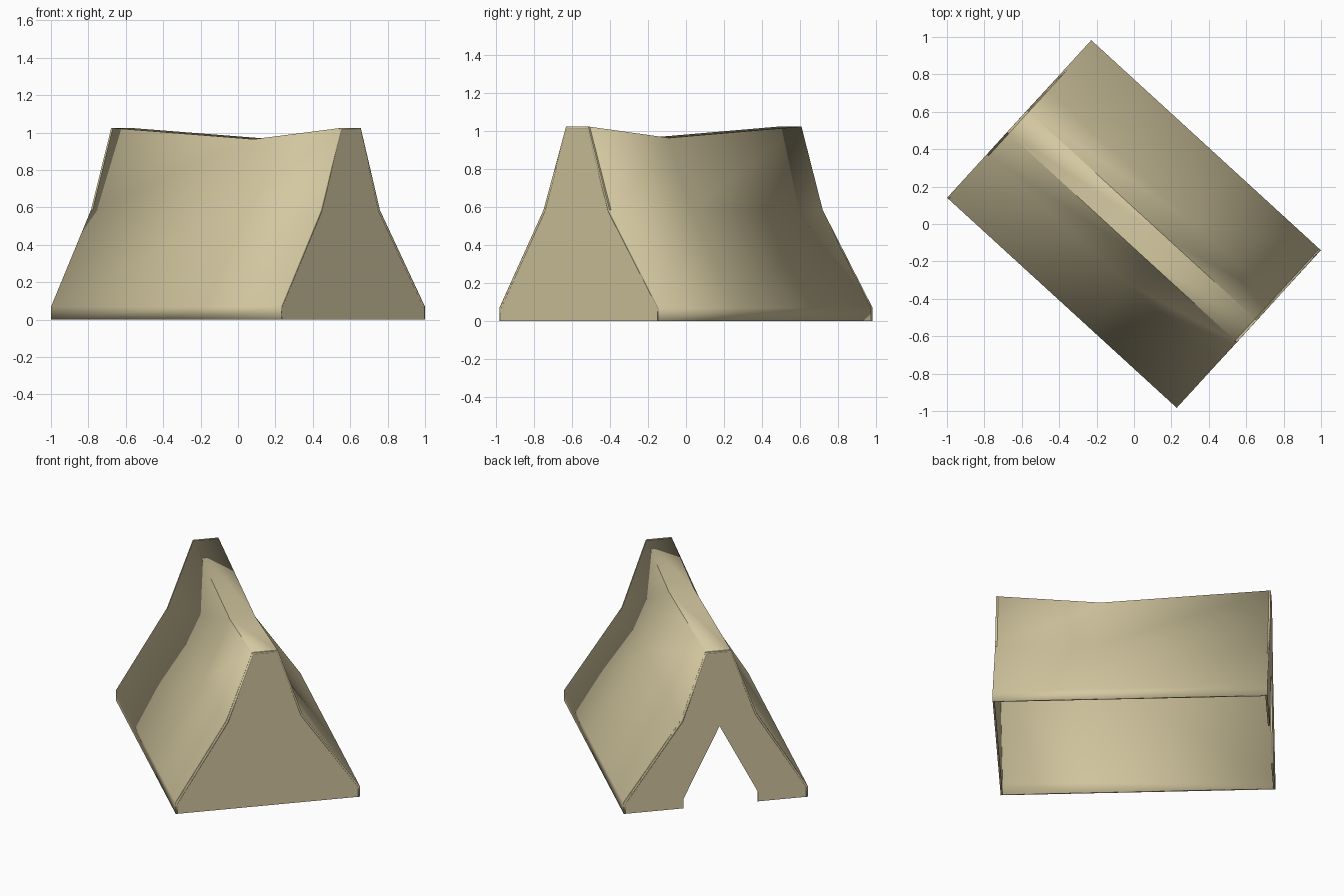
import bpy, bmesh, math

if "Cube" in bpy.data.objects:
    bpy.data.objects.remove(bpy.data.objects["Cube"])

HALF = 0.832                    # half length of the tent
ANGLE = math.radians(-42.45)    # turn about z
THICK = 0.012                   # cloth thickness
SAG_U, SAG_Z = 0.2, 0.965       # low point of the ridge
TOP = 1.025

canvas = bpy.data.materials.new("tan canvas")
canvas.diffuse_color = (0.66, 0.58, 0.355, 1)
canvas.use_nodes = True
canvas.node_tree.nodes["Principled BSDF"].inputs["Base Color"].default_value = canvas.diffuse_color

# outer cross-section (across, height)
profile = [(-0.571, 0), (-0.571, 0.07), (-0.256, 0.585), (-0.095, TOP),
           (0.063, TOP), (0.215, 0.585), (0.571, 0.07), (0.571, 0)]
# doorway cut into the back end
doorway = [(0.20, 0), (0.20, 0.065), (-0.023, 0.527), (-0.26, 0.065), (-0.26, 0)]


def finish(name, bm):
    bm.normal_update()
    me = bpy.data.meshes.new(name)
    bm.to_mesh(me)
    bm.free()
    ob = bpy.data.objects.new(name, me)
    bpy.context.collection.objects.link(ob)
    ob.rotation_euler.z = ANGLE
    me.materials.append(canvas)
    return ob


def end_panel(name, outline, u, thick):
    bm = bmesh.new()
    face = bm.faces.new([bm.verts.new((u, v, z)) for v, z in outline])
    new = bmesh.ops.extrude_face_region(bm, geom=[face])["geom"]
    bmesh.ops.translate(bm, vec=(thick, 0, 0),
                        verts=[g for g in new if isinstance(g, bmesh.types.BMVert)])
    bmesh.ops.recalc_face_normals(bm, faces=bm.faces)
    return finish(name, bm)


# canopy: sheet lofted along three stations, sagging at the middle ridge
bm = bmesh.new()
rows = [[bm.verts.new((u, v, SAG_Z if z == TOP and u == SAG_U else z)) for v, z in profile]
        for u in (-HALF, SAG_U, HALF)]
for a, b in zip(rows, rows[1:]):
    for i in range(len(profile) - 1):
        bm.faces.new((a[i], b[i], b[i + 1], a[i + 1]))
canopy = finish("canopy", bm)
solid = canopy.modifiers.new("cloth thickness", 'SOLIDIFY')
solid.thickness = THICK
solid.offset = -1
bpy.context.view_layer.objects.active = canopy
canopy.select_set(True)
bpy.ops.object.shade_smooth_by_angle(angle=math.radians(40))

# closed front end and back end with its doorway
end_panel("closed_end", profile, HALF, -THICK)
end_panel("doorway_end", profile + doorway, -HALF, THICK)
